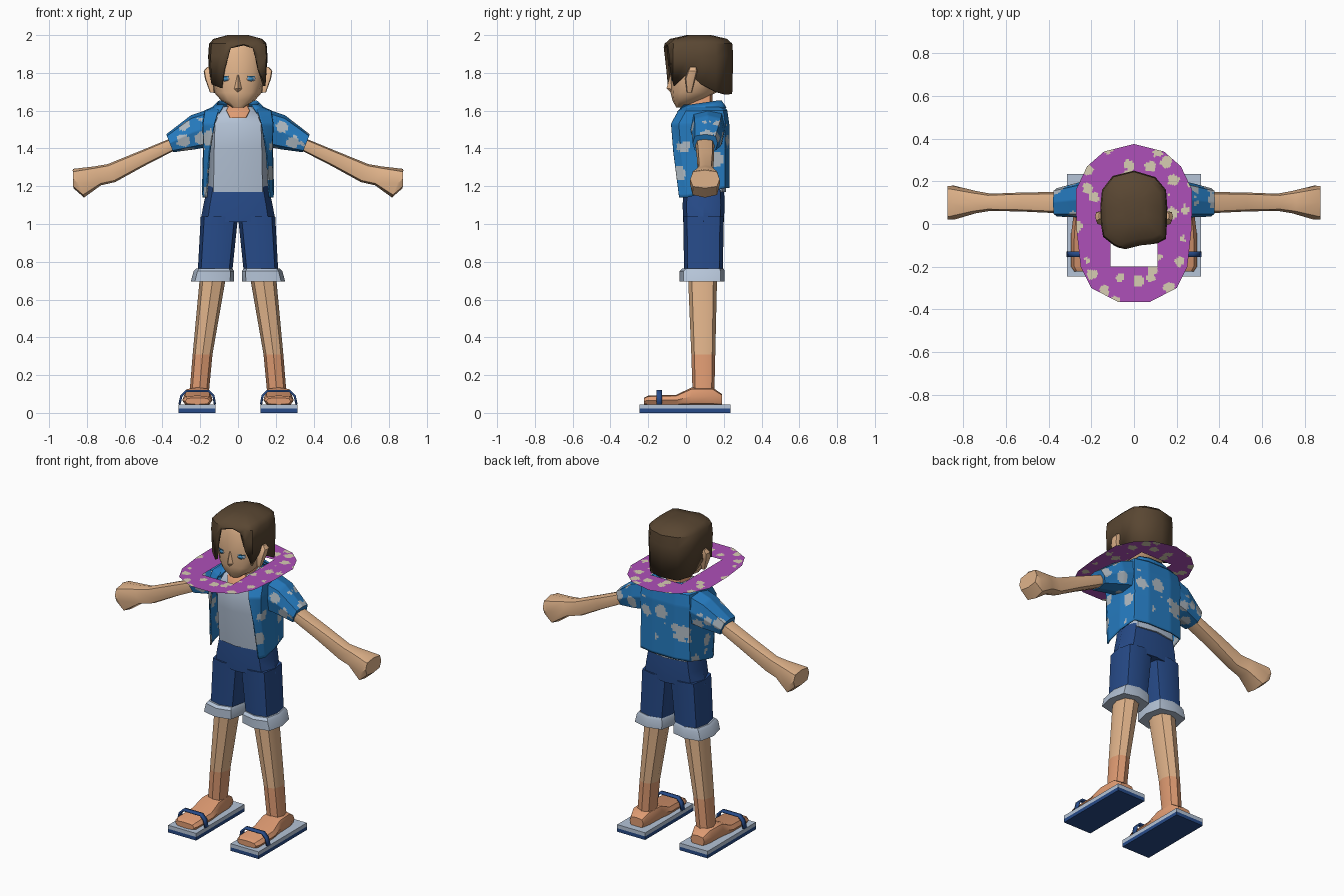
import bpy, bmesh, math
from mathutils import Vector, noise
from mathutils.bvhtree import BVHTree

if "Cube" in bpy.data.objects:
    bpy.data.objects.remove(bpy.data.objects["Cube"])


def material(name, *rgb):
    m = bpy.data.materials.new(name)
    m.use_nodes = True
    m.diffuse_color = (*rgb, 1)
    m.node_tree.nodes["Principled BSDF"].inputs["Base Color"].default_value = (*rgb, 1)
    return m


skin = material("skin", .76, .46, .26)
tan = material("tanned skin", .74, .33, .17)
blue = material("shirt blue", .019, .2, .53)
spot = material("spot grey", .43, .49, .54)
pale = material("pale cloth", .46, .55, .68)
navy = material("navy", .02, .07, .25)
brown = material("hair brown", .1, .062, .032)
purple = material("garland purple", .42, .08, .48)
cream = material("garland cream", .68, .61, .45)
iris = material("eye blue", .045, .26, .52)
made = []


def spots(freq, radius, top):
    # rule giving ragged round spots below a height
    def rule(p):
        d = noise.voronoi(p * freq)[0][0] + .1 * noise.noise(p * 45)
        return int(d < radius and p.z < top)
    return rule


def finish(name, bm, mats, cuts=0, rule=None, thick=0):
    bmesh.ops.recalc_face_normals(bm, faces=bm.faces)
    if cuts:
        bmesh.ops.subdivide_edges(bm, edges=bm.edges[:], cuts=cuts, use_grid_fill=True)
    if rule:
        for f in bm.faces:
            f.material_index = rule(f.calc_center_median())
    me = bpy.data.meshes.new(name)
    bm.to_mesh(me)
    bm.free()
    for m in mats:
        me.materials.append(m)
    ob = bpy.data.objects.new(name, me)
    bpy.context.collection.objects.link(ob)
    if thick:
        mod = ob.modifiers.new("thickness", "SOLIDIFY")
        mod.thickness, mod.offset = thick, 0
    made.append(ob)
    return ob


def loft(name, rings, mats, side=1, closed=True, caps=True, bands=(), **kw):
    bm = bmesh.new()
    rows = [[bm.verts.new((p[0] * side, p[1], p[2])) for p in r] for r in rings]
    n = len(rows[0])
    for k, (a, b) in enumerate(zip(rows, rows[1:])):
        for i in range(n if closed else n - 1):
            j = (i + 1) % n
            f = bm.faces.new((a[i], a[j], b[j], b[i]))
            f.material_index = bands[k] if bands else 0
    if caps:
        bm.faces.new(rows[0])
        bm.faces.new(rows[-1]).material_index = bands[-1] if bands else 0
    return finish(name, bm, mats, **kw)


def ring(c, u, v, n=8, p=.6):
    pts = []
    for i in range(n):
        t = 2 * math.pi * i / n
        a, b = math.cos(t), math.sin(t)
        pts.append(Vector(c) + Vector(u) * math.copysign(abs(a) ** p, a)
                   + Vector(v) * math.copysign(abs(b) ** p, b))
    return pts


def flat(z, x0, x1, y0, y1, **kw):
    return ring(((x0 + x1) / 2, (y0 + y1) / 2, z), ((x1 - x0) / 2, 0, 0), (0, (y1 - y0) / 2, 0), **kw)


def upright(y, x0, x1, z0, z1):
    return ring(((x0 + x1) / 2, y, (z0 + z1) / 2), ((x1 - x0) / 2, 0, 0), (0, 0, (z1 - z0) / 2))


def slant(tx, tz, bx, bz, y0, y1):
    return ring(((tx + bx) / 2, (y0 + y1) / 2, (tz + bz) / 2), ((tx - bx) / 2, 0, (tz - bz) / 2),
                (0, (y1 - y0) / 2, 0))


def wrap(xo, hx, yf, yb, zf, zb):
    # band around the body, open at the front
    half = [(xo, yf, zf), (hx, yf + .04, zf), (hx + .004, .1, (zf + zb) / 2),
            (hx * .93, yb - .02, zb), (hx * .45, yb, zb)]
    return half + [(-x, y, z) for x, y, z in reversed(half)]


def box(x0, x1, y0, y1, z):
    return [(x0, y0, z), (x1, y0, z), (x1, y1, z), (x0, y1, z)]


shirt_rule = spots(9.5, .38, 1.53)

for s, tag in ((1, "left_"), (-1, "right_")):
    # sandal, foot and strap
    loft(tag + "sandal", [box(.12, .315, -.245, .235, z) for z in (0, .022, .045)],
         [navy, pale], s, bands=(0, 1))
    loft(tag + "foot", [upright(-.222, .15, .28, .045, .08), upright(-.2, .137, .295, .04, .092),
                        upright(-.05, .135, .295, .04, .096), upright(.03, .14, .285, .04, .135),
                        upright(.14, .145, .28, .04, .135), upright(.19, .165, .26, .04, .1)],
         [tan], s)
    path = ((.122, .045), (.13, .09), (.155, .115), (.275, .115), (.3, .09), (.31, .045))
    loft(tag + "strap", [[(x, y, z) for x, z in path] for y in (-.155, -.128)],
         [navy], s, closed=False, caps=False, thick=.012)
    # leg
    loft(tag + "leg", [flat(.1, .155, .257, .035, .15, p=.85), flat(.31, .135, .24, .028, .155, p=.85),
                       flat(.74, .06, .2, .01, .165, p=.85)], [tan, skin], s, bands=(0, 1))
    # shorts leg and turned-up cuff
    loft(tag + "shorts_leg", [flat(1.04, 0, .197, -.015, .2), flat(.75, .03, .213, -.01, .195)],
         [navy], s)
    loft(tag + "shorts_cuff", [flat(.765, .03, .222, -.02, .198), flat(.75, .02, .235, -.035, .205),
                               flat(.695, .02, .25, -.035, .205)], [pale], s)
    # sleeve, arm and fist
    loft(tag + "sleeve", [slant(.13, 1.615, .15, 1.41, .02, .21), slant(.25, 1.575, .23, 1.395, .03, .2),
                          slant(.38, 1.475, .343, 1.38, .035, .168)],
         [blue, spot], s, cuts=11, rule=spots(10.5, .39, 1.56))
    loft(tag + "arm", [slant(.36, 1.452, .335, 1.39, .05, .15), slant(.53, 1.382, .5, 1.305, .058, .148),
                       slant(.69, 1.317, .65, 1.222, .062, .142), slant(.76, 1.305, .725, 1.205, .05, .155),
                       slant(.872, 1.292, .815, 1.14, .02, .18), slant(.875, 1.285, .872, 1.19, .022, .178)],
         [skin], s)
    # ear
    loft(tag + "ear", [flat(1.695, .125, .148, .005, .03), flat(1.77, .13, .175, -.005, .05),
                       flat(1.81, .13, .182, .01, .06), flat(1.83, .13, .165, .02, .055)], [skin], s)

# shorts seat
loft("shorts_hips", [flat(1.2, -.162, .162, -.012, .2), flat(1.1, -.183, .183, -.018, .205),
                     flat(1.01, -.2, .2, -.015, .2)], [navy])

# undershirt
loft("undershirt", [flat(1.17, -.16, .16, -.022, .212), flat(1.4, -.155, .155, -.05, .21),
                    flat(1.53, -.15, .15, -.055, .21), flat(1.6, -.115, .115, -.025, .19),
                    flat(1.622, -.08, .08, 0, .16)], [pale])

# open shirt and collar
loft("open_shirt", [wrap(.166, .183, -.035, .225, 1.14, 1.19), wrap(.15, .178, -.065, .225, 1.38, 1.38),
                    wrap(.125, .182, -.076, .225, 1.53, 1.53), wrap(.105, .172, -.04, .215, 1.595, 1.6),
                    wrap(.08, .11, -.005, .185, 1.62, 1.63)],
     [blue, spot], closed=False, caps=False, cuts=12, rule=shirt_rule, thick=.008)
loft("collar", [wrap(.1, .14, -.045, .21, 1.59, 1.615), wrap(.075, .105, -.01, .185, 1.63, 1.65)],
     [blue], closed=False, caps=False, thick=.01)

# neck
loft("neck", [flat(1.56, -.05, .05, -.057, .1), flat(1.6, -.075, .075, -.037, .14),
              flat(1.63, -.058, .058, 0, .14), flat(1.72, -.055, .055, .01, .14)], [tan])

# head and nose
face = dict(n=12, p=.85)
head = loft("head", [flat(1.617, -.03, .03, -.052, 0, **face), flat(1.655, -.09, .09, -.072, .08, **face),
                     flat(1.695, -.125, .125, -.082, .16, **face), flat(1.78, -.147, .147, -.08, .205, **face),
                     flat(1.9, -.14, .14, -.082, .2, **face), flat(1.96, -.1, .1, -.055, .17, **face)], [skin])
loft("nose", [[(-.004, -.078, 1.79), (.004, -.078, 1.79), (0, -.083, 1.79)],
              [(-.022, -.075, 1.715), (.022, -.075, 1.715), (0, -.103, 1.718)],
              [(-.01, -.07, 1.695), (.01, -.07, 1.695), (0, -.08, 1.695)]], [skin])

# eyes: thin plates laid on the face
surface = BVHTree.FromPolygons([v.co for v in head.data.vertices],
                               [p.vertices for p in head.data.polygons])


def eye_plate(name, x, z, w, h, mat, lift):
    bm = bmesh.new()
    verts = []
    for p in ring((x, -1, z), (w, 0, 0), (0, 0, h), p=1):
        hit = surface.ray_cast(p, Vector((0, 1, 0)))[0]
        verts.append(bm.verts.new(hit - Vector((0, lift, 0))))
    bm.faces.new(verts)
    finish(name, bm, [mat], thick=.002)


for s, tag in ((1, "left_"), (-1, "right_")):
    eye_plate(tag + "eye_white", s * .07, 1.768, .024, .013, pale, .003)
    eye_plate(tag + "iris", s * .068, 1.768, .015, .011, iris, .006)
    eye_plate(tag + "lash", s * .07, 1.781, .024, .003, iris, .005)

# hair: outline around the head with the height of its lower edge
outline = [(-.04, -.118, 1.93), (.03, -.1, 1.945), (.08, -.095, 1.93), (.112, -.09, 1.82),
           (.15, -.07, 1.73), (.155, .01, 1.8), (.156, .08, 1.74), (.15, .16, 1.7),
           (.1, .22, 1.685), (0, .25, 1.69), (-.1, .225, 1.685), (-.15, .16, 1.7),
           (-.158, .08, 1.74), (-.155, 0, 1.8), (-.145, -.06, 1.74), (-.095, -.1, 1.72),
           (-.075, -.11, 1.82)]


def hair_ring(scale, z):
    return [(x * scale, .07 + (y - .07) * scale, z) for x, y, _ in outline]


hem = [(x * .97, .07 + (y - .07) * .97, z) for x, y, z in outline]
hair = loft("hair", [hem, [(x, y, max(z + .006, 1.89)) for x, y, z in outline],
                     hair_ring(.97, 1.955), hair_ring(.82, 1.98), hair_ring(.35, 2)],
            [brown], caps=False)
bm = bmesh.new()
bm.from_mesh(hair.data)
bmesh.ops.holes_fill(bm, edges=[e for e in bm.edges if e.is_boundary and e.verts[0].co.z > 1.99])
bmesh.ops.recalc_face_normals(bm, faces=bm.faces)
bm.to_mesh(hair.data)
bm.free()
mod = hair.modifiers.new("thickness", "SOLIDIFY")
mod.thickness, mod.offset = .015, -1

# flower garland: a flat ring with a squared hole
edge = [(.075, -.365), (.2, -.3), (.25, -.2), (.27, -.02), (.272, .16), (.22, .27), (.14, .34)]
edge = edge + [(0, .375)] + [(-x, y) for x, y in reversed(edge)]
hole = [(max(-.11, min(.11, x)), max(-.2, min(.2, y * .68))) for x, y in edge]
garland = loft("garland", [[(x, y, 1.66) for x, y in loop] for loop in (edge, hole)],
               [purple, cream], caps=False, cuts=15, rule=spots(12.5, .33, 2))
if garland.data.polygons[0].normal.z < 0:
    garland.data.flip_normals()

# shading
for ob in bpy.context.selected_objects:
    ob.select_set(False)
for ob in made:
    ob.select_set(True)
bpy.context.view_layer.objects.active = made[0]
bpy.ops.object.shade_smooth_by_angle(angle=math.radians(40))
